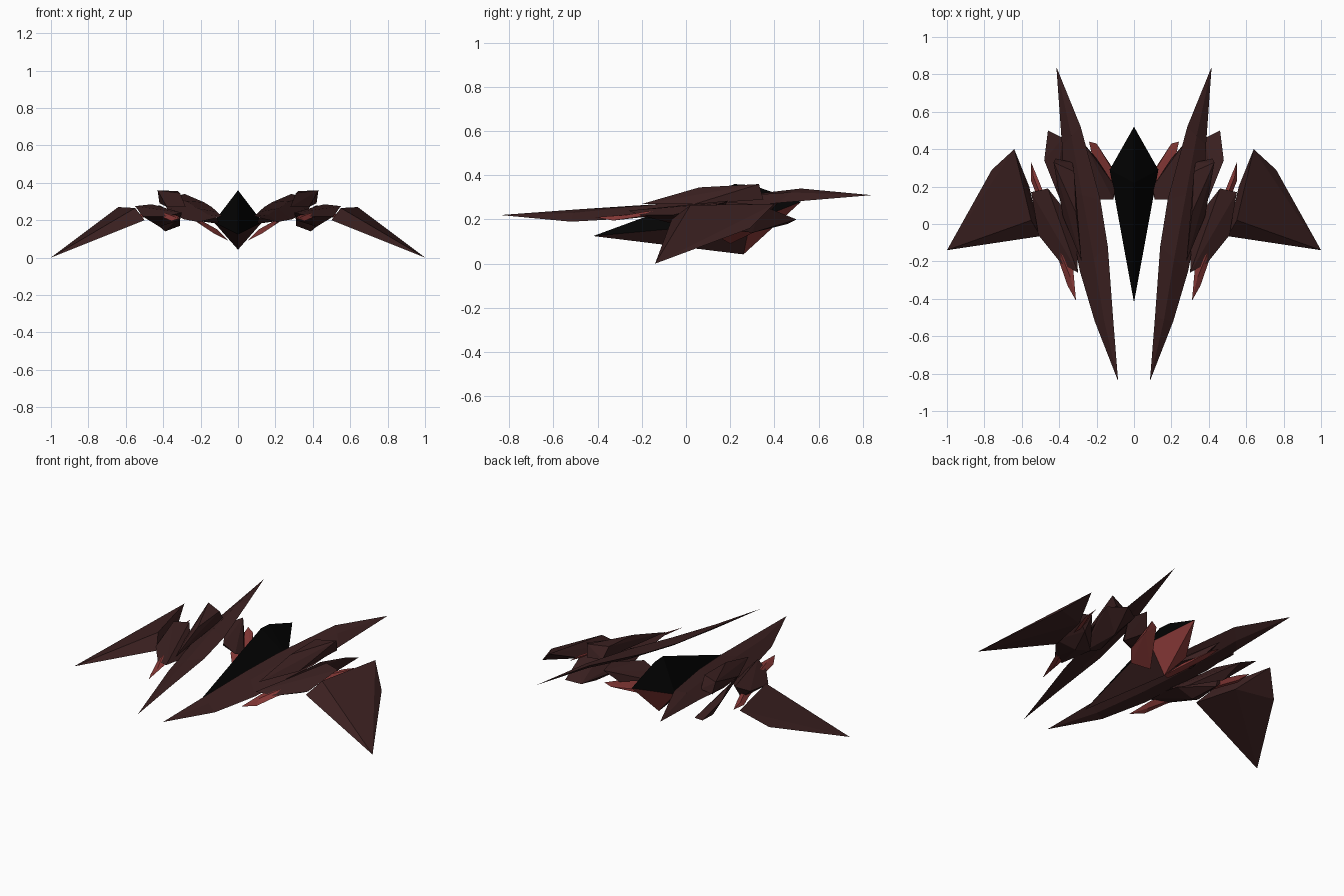
import bpy, bmesh
from mathutils import Vector

if "Cube" in bpy.data.objects:
    bpy.data.objects.remove(bpy.data.objects["Cube"])


def colour(name, rgb):
    m = bpy.data.materials.new(name)
    m.diffuse_color = (*rgb, 1)
    m.use_nodes = True
    m.node_tree.nodes["Principled BSDF"].inputs["Base Color"].default_value = m.diffuse_color
    return m


brown = colour("dark brown", (0.043, 0.0145, 0.0145))
red = colour("dull red", (0.25, 0.042, 0.039))
black = colour("black", (0.001, 0.001, 0.001))


def finish(name, bm, mat, mirror):
    bmesh.ops.recalc_face_normals(bm, faces=bm.faces[:])
    me = bpy.data.meshes.new(name)
    bm.to_mesh(me)
    bm.free()
    me.materials.append(mat)
    ob = bpy.data.objects.new(name, me)
    bpy.context.collection.objects.link(ob)
    if mirror:
        ob.modifiers.new("mirror", 'MIRROR').use_clip = False
    return ob


def facet(name, pts, mat, mirror=True):
    """Convex faceted block around a few corner points."""
    bm = bmesh.new()
    for p in pts:
        bm.verts.new(p)
    bmesh.ops.convex_hull(bm, input=bm.verts[:])
    loose = [v for v in bm.verts if not v.link_faces]
    bmesh.ops.delete(bm, geom=loose, context='VERTS')
    return finish(name, bm, mat, mirror)


def blade(name, tip_a, stations, tip_b, mat):
    """Diamond-section blade: stations are (inner edge, outer edge, half thickness)."""
    bm = bmesh.new()
    rings = []
    for a, b, t in stations:
        a, b = Vector(a), Vector(b)
        mid, up = (a + b) / 2, Vector((0, 0, t))
        rings.append([bm.verts.new(p) for p in (a, mid + up, b, mid - up)])
    ends = bm.verts.new(tip_a), bm.verts.new(tip_b)
    for i in range(4):
        j = (i + 1) % 4
        bm.faces.new((ends[0], rings[0][i], rings[0][j]))
        for r, s in zip(rings, rings[1:]):
            bm.faces.new((r[i], s[i], s[j], r[j]))
        bm.faces.new((rings[-1][i], ends[1], rings[-1][j]))
    return finish(name, bm, mat, True)


# Central hull: black above, brown under the nose, red under the tail
hull = facet("hull", [(0, -.42, .125), (0, .22, .36), (0, .30, .355), (0, .52, .28),
                      (.13, .29, .19), (-.13, .29, .19), (0, .26, .042)], black, False)
hull.data.materials.append(brown)
hull.data.materials.append(red)
for f in hull.data.polygons:
    if f.normal.z < -.05:
        f.material_index = 2 if f.center.y > .25 else 1

# Long fore-and-aft blades
blade("long_blade", (.085, -.84, .22), [
    ((.112, -.50, .245), (.21, -.52, .19), .012),
    ((.14, -.12, .27), (.29, -.25, .205), .025),
    ((.18, .13, .295), (.375, .18, .25), .03),
    ((.285, .52, .34), (.385, .42, .275), .015)], (.415, .84, .31), brown)

# Swept wings
facet("wing", [(1, -.14, 0), (.55, .02, .265), (.50, -.065, .20), (.64, .40, .27),
               (.76, .29, .16), (.56, .2, .19)], brown)

# Armour pods between wing and blade
facet("upper_pod", [(.28, -.20, .27), (.31, .06, .345), (.32, .28, .355), (.43, .33, .36),
                    (.42, .35, .29), (.38, .04, .27), (.33, .33, .29)], brown)
facet("lower_pod", [(.46, .50, .20), (.48, .34, .265), (.38, .46, .18), (.39, .30, .14),
                    (.42, .19, .28), (.31, .08, .17), (.31, -.07, .22)], brown)
facet("outer_pod", [(.55, .17, .275), (.51, -.06, .22), (.39, -.21, .22), (.30, -.26, .24),
                    (.31, 0, .20), (.46, .19, .285), (.42, 0, .165), (.47, .14, .2)], brown)
facet("inner_strut", [(.10, .20, .18), (.11, .13, .21), (.19, .13, .25), (.29, .30, .28),
                      (.26, .42, .28), (.20, .35, .20), (.24, .2, .2)], brown)

# Red spikes along the pods and red fins beside the hull
blade("red_spike", (.31, -.41, .21), [
    ((.325, -.24, .225), (.355, -.33, .195), .008),
    ((.37, -.15, .235), (.40, -.20, .215), .012),
    ((.48, .16, .24), (.515, .14, .215), .012),
    ((.525, .27, .235), (.55, .23, .215), .008)], (.55, .33, .225), red)
facet("red_fin", [(.24, .44, .22), (.20, .43, .20), (.11, .28, .15), (.05, .20, .09),
                  (.19, .20, .17), (.13, .13, .13), (.22, .36, .19)], red)
